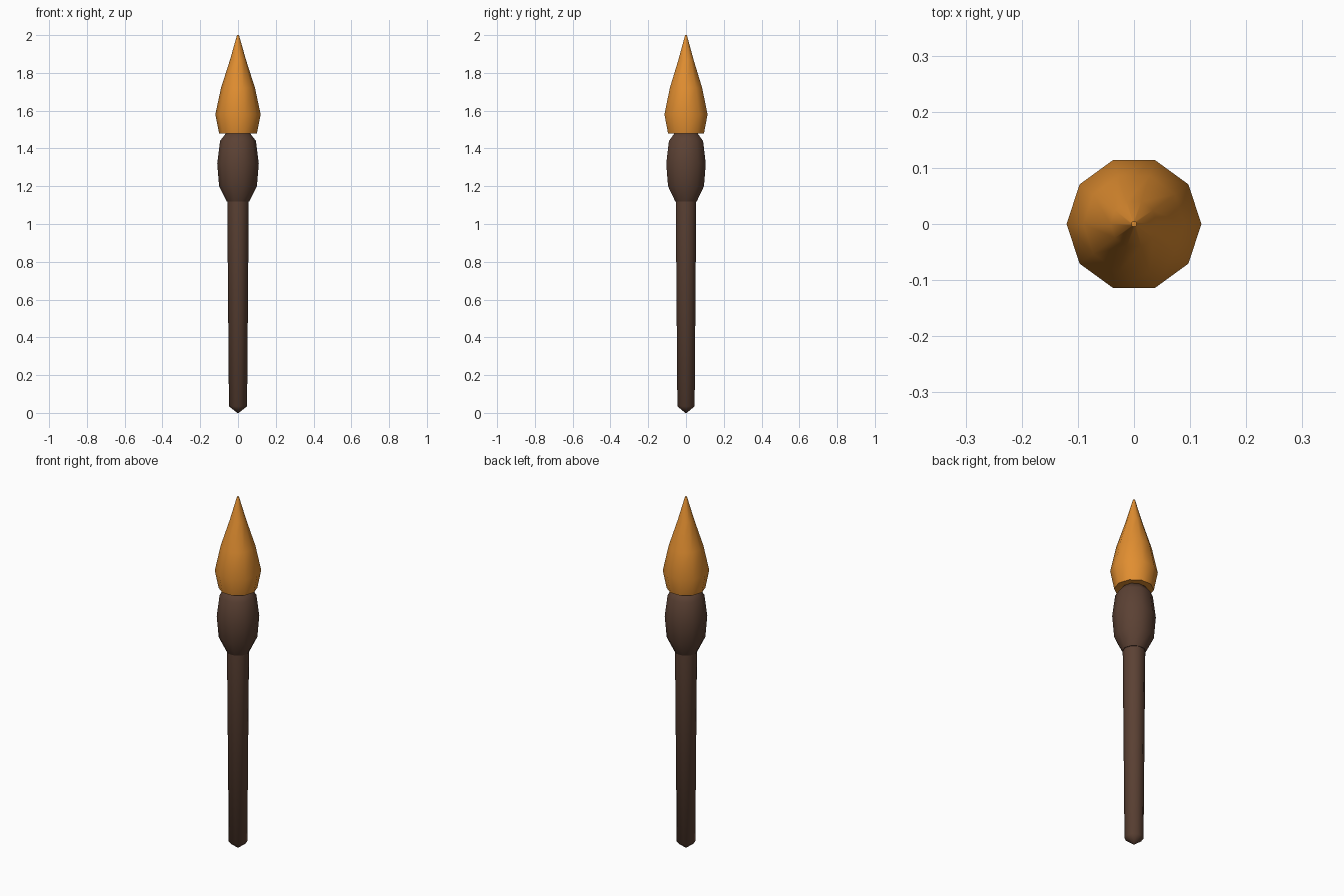
import bpy, bmesh
from math import cos, sin, pi, radians

cube = bpy.data.objects.get("Cube")
if cube:
    bpy.data.objects.remove(cube, do_unlink=True)

SIDES = 10


def material(name, rgb):
    mat = bpy.data.materials.new(name)
    mat.use_nodes = True
    colour = (*rgb, 1)
    mat.diffuse_color = colour
    bsdf = next(n for n in mat.node_tree.nodes if n.type == 'BSDF_PRINCIPLED')
    bsdf.inputs["Base Color"].default_value = colour
    return mat


def lathe(name, profile, mat):
    """Turn (radius, height) pairs, bottom to top, into a closed ten-sided part."""
    bm = bmesh.new()
    rings = []
    for r, z in profile:
        rings.append([bm.verts.new((r * cos(2 * pi * i / SIDES),
                                    r * sin(2 * pi * i / SIDES), z))
                      for i in range(SIDES)])
    for low, high in zip(rings, rings[1:]):
        for i in range(SIDES):
            j = (i + 1) % SIDES
            bm.faces.new((low[i], low[j], high[j], high[i]))
    bm.faces.new(rings[0][::-1])
    bm.faces.new(rings[-1])
    mesh = bpy.data.meshes.new(name)
    bm.to_mesh(mesh)
    bm.free()
    mesh.materials.append(mat)
    obj = bpy.data.objects.new(name, mesh)
    bpy.context.collection.objects.link(obj)
    bpy.ops.object.select_all(action='DESELECT')
    obj.select_set(True)
    bpy.context.view_layer.objects.active = obj
    bpy.ops.object.shade_smooth_by_angle(angle=radians(60))
    return obj


wood = material("dark_wood", (0.105, 0.053, 0.034))
fire = material("flame_orange", (0.75, 0.27, 0.03))

# Tapered shaft with a blunt point at the foot
lathe("handle", [(0.004, 0), (0.048, 0.035), (0.057, 1.13)], wood)

# Swollen wrapping at the top of the shaft
lathe("wrapped_head", [(0.06, 1.12), (0.1, 1.2), (0.11, 1.32),
                       (0.095, 1.44), (0.06, 1.485)], wood)

# Pointed flame resting on the wrapping
lathe("flame", [(0.1, 1.48), (0.12, 1.58), (0.09, 1.72),
                (0.042, 1.87), (0.005, 2)], fire)
